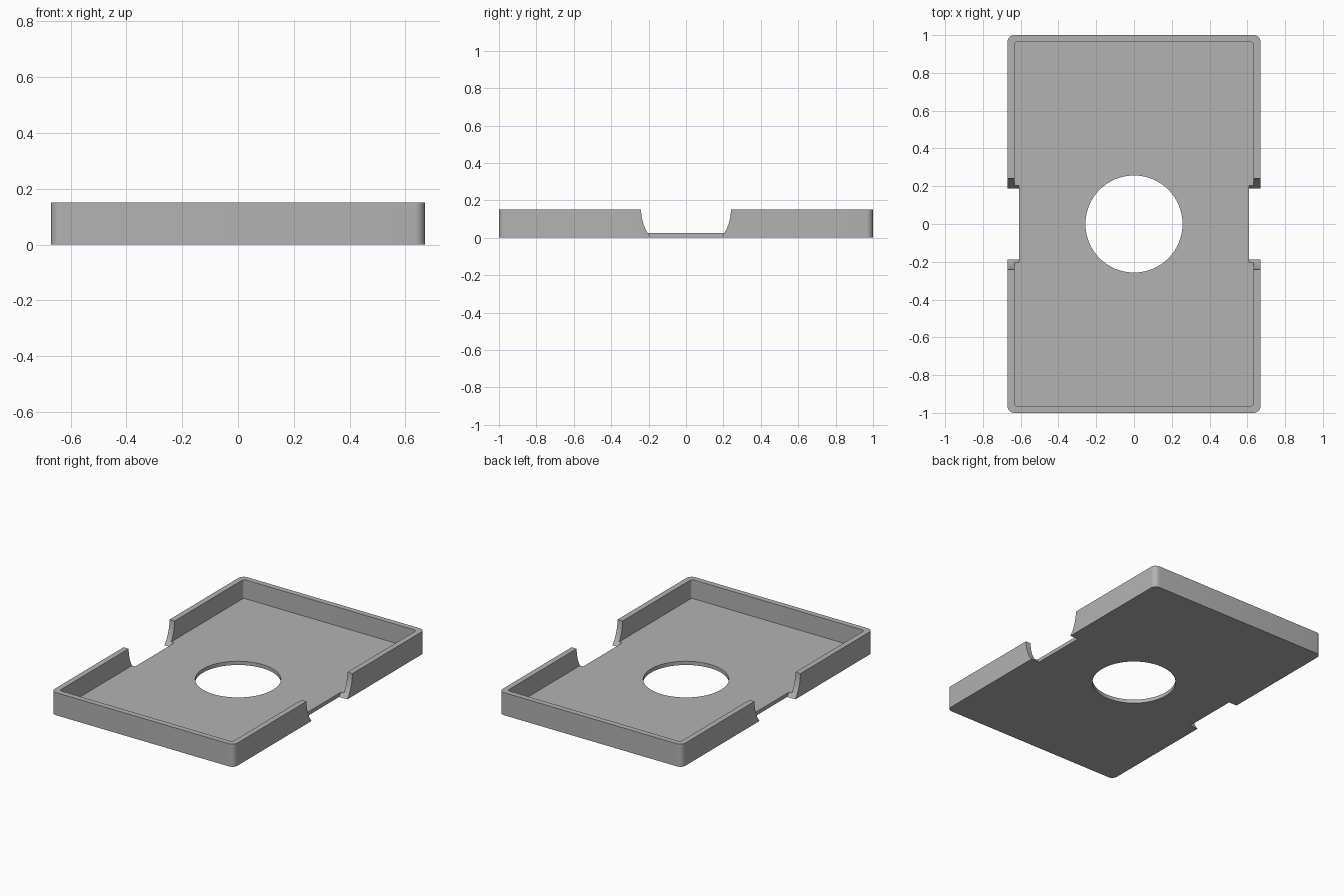
import bpy
import bmesh
from math import cos, sin, pi, radians

cube = bpy.data.objects.get("Cube")
if cube:
    bpy.data.objects.remove(cube, do_unlink=True)

HALF_X, HALF_Y, HEIGHT = 0.67, 1.0, 0.15
WALL, FLOOR = 0.037, 0.025
HOLE_R, NOTCH_R, NOTCH_X = 0.257, 0.24, 0.61

grey = bpy.data.materials.new("plain grey")
grey.use_nodes = True
colour = (0.45, 0.45, 0.45, 1)
grey.diffuse_color = colour
grey.node_tree.nodes["Principled BSDF"].inputs["Base Color"].default_value = colour


def prism(name, outline, z0, z1):
    """Upright solid from a 2D outline."""
    bm = bmesh.new()
    base = bm.faces.new([bm.verts.new((x, y, z0)) for x, y in outline])
    top = bmesh.ops.extrude_face_region(bm, geom=[base])["geom"]
    verts = [v for v in top if isinstance(v, bmesh.types.BMVert)]
    bmesh.ops.translate(bm, verts=verts, vec=(0, 0, z1 - z0))
    bmesh.ops.recalc_face_normals(bm, faces=bm.faces)
    mesh = bpy.data.meshes.new(name)
    bm.to_mesh(mesh)
    bm.free()
    mesh.materials.append(grey)
    obj = bpy.data.objects.new(name, mesh)
    bpy.context.collection.objects.link(obj)
    return obj


def circle(r, n):
    return [(r * cos(2 * pi * i / n), r * sin(2 * pi * i / n)) for i in range(n)]


def rounded_rect(hx, hy, r, steps=8):
    points = []
    for corner, (sx, sy) in enumerate([(1, 1), (-1, 1), (-1, -1), (1, -1)]):
        for i in range(steps + 1):
            a = (corner + i / steps) * pi / 2
            points.append((sx * (hx - r) + r * cos(a), sy * (hy - r) + r * sin(a)))
    return points


# Outer body
tray = prism("tray", rounded_rect(HALF_X, HALF_Y, WALL), 0, HEIGHT)

# Inner recess and round floor opening
cutters = [
    prism("recess_cutter", rounded_rect(HALF_X - WALL, HALF_Y - WALL, 0.015), FLOOR, 0.3),
    prism("opening_cutter", circle(HOLE_R, 96), -0.1, 0.1),
]

# Rounded finger notches through both long walls
for side, name in ((1, "left"), (-1, "right")):
    notch = prism(name + "_notch_cutter", circle(NOTCH_R, 96), NOTCH_X, 0.8)
    notch.rotation_euler = (0, side * pi / 2, 0)
    notch.location.z = HEIGHT
    cutters.append(notch)

bpy.ops.object.select_all(action="DESELECT")
bpy.context.view_layer.objects.active = tray
tray.select_set(True)
for cutter in cutters:
    cutter.hide_render = True
    mod = tray.modifiers.new(cutter.name, "BOOLEAN")
    mod.operation = "DIFFERENCE"
    mod.solver = "EXACT"
    mod.object = cutter
    bpy.ops.object.modifier_apply(modifier=mod.name)
    bpy.data.objects.remove(cutter, do_unlink=True)

# Smooth curves, crisp edges
bpy.ops.object.shade_smooth_by_angle(angle=radians(30))
